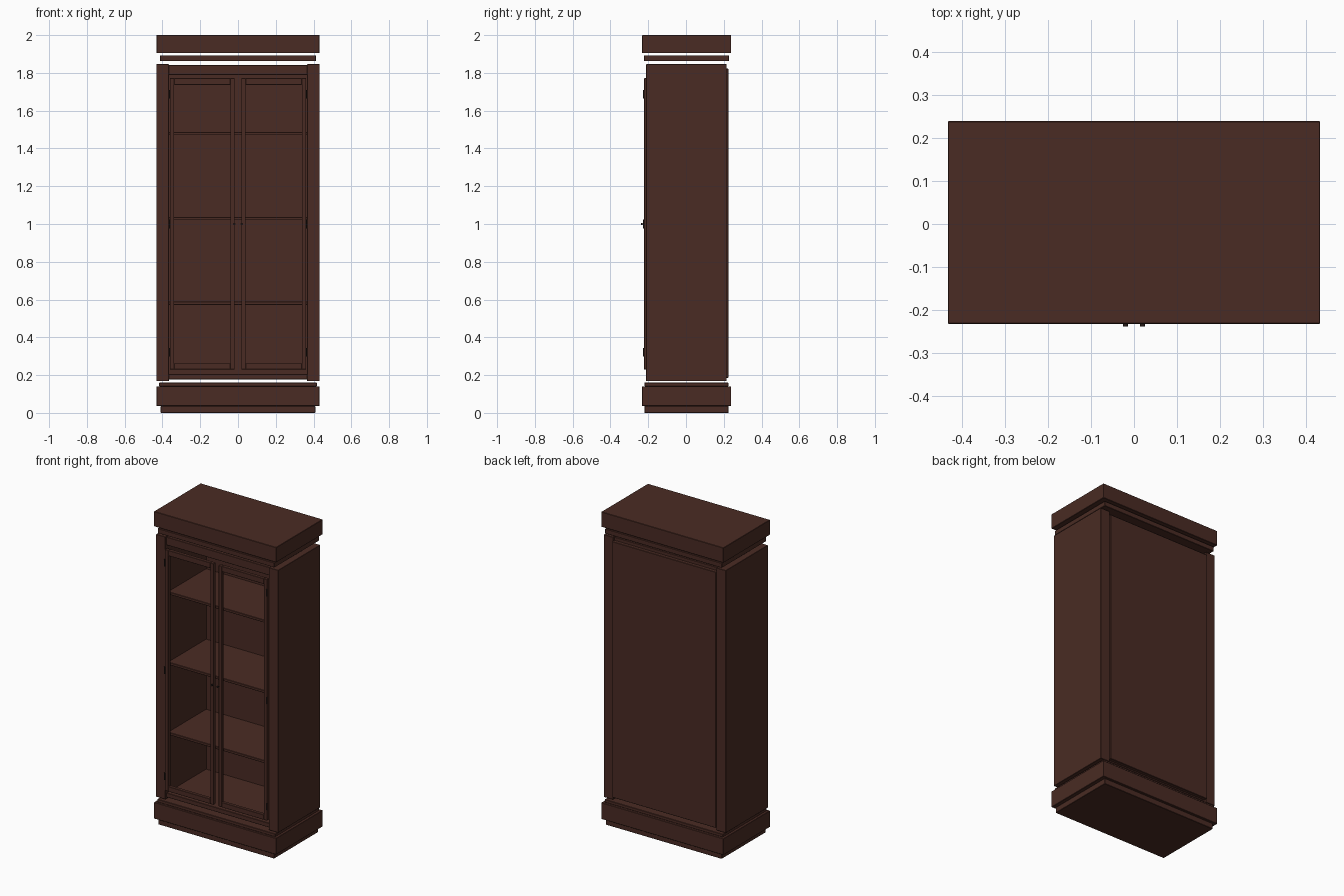
import bpy
import math

cube = bpy.data.objects.get("Cube")
if cube:
    bpy.data.objects.remove(cube, do_unlink=True)


def material(name, colour):
    mat = bpy.data.materials.new(name)
    mat.use_nodes = True
    mat.diffuse_color = (*colour, 1)
    mat.node_tree.nodes["Principled BSDF"].inputs["Base Color"].default_value = (*colour, 1)
    return mat


wood = material("dark_brown_wood", (0.068, 0.024, 0.017))
metal = material("dark_metal", (0.02, 0.012, 0.01))


def box(name, x, y, z, bevel=0.0015):
    """Box from (low, high) ranges on each axis, with a fine edge bevel."""
    spans = (x, y, z)
    bpy.ops.mesh.primitive_cube_add(size=1, location=[(a + b) / 2 for a, b in spans])
    ob = bpy.context.object
    ob.name = name
    ob.scale = [b - a for a, b in spans]
    bpy.ops.object.transform_apply(location=False, rotation=False, scale=True)
    ob.data.materials.append(wood)
    mod = ob.modifiers.new("edge", "BEVEL")
    mod.width = bevel
    return ob


def rod(name, radius, depth, location, along_y=False):
    bpy.ops.mesh.primitive_cylinder_add(
        vertices=16, radius=radius, depth=depth, location=location,
        rotation=(math.pi / 2 if along_y else 0, 0, 0))
    ob = bpy.context.object
    ob.name = name
    ob.data.materials.append(metal)
    bpy.ops.object.shade_smooth_by_angle()


def slab(name, half_width, y, z):
    box(name, (-half_width, half_width), y, z, 0.002)


# Base and cornice layers, separated by shadow gaps
slab("plinth", 0.41, (-0.22, 0.225), (0, 0.036))
slab("base_board", 0.432, (-0.232, 0.239), (0.036, 0.141))
slab("base_moulding", 0.418, (-0.22, 0.225), (0.141, 0.16))
slab("cornice_moulding", 0.413, (-0.222, 0.228), (1.862, 1.893))
slab("cornice", 0.432, (-0.232, 0.239), (1.904, 2.0))

# Cabinet carcass
INNER = 0.366
slab("back_panel", INNER, (0.2, 0.224), (0.186, 1.822))
slab("cabinet_floor", INNER, (-0.2, 0.2), (0.178, 0.206))
slab("cabinet_ceiling", INNER, (-0.2, 0.2), (1.79, 1.842))
for i, z in enumerate((0.572, 1.02, 1.47)):
    slab(f"shelf_{i + 1}", INNER, (-0.185, 0.2), (z, z + 0.017))


def span(side, a, b):
    return tuple(sorted((side * a, side * b)))


# Sides and open-framed doors, mirrored left and right
for label, s in (("left", 1), ("right", -1)):
    box(f"{label}_side", span(s, INNER, 0.432), (-0.211, 0.215), (0.168, 1.846))
    depth = (-0.222, -0.2)
    box(f"{label}_door_outer_stile", span(s, 0.338, 0.361), depth, (0.23, 1.772))
    box(f"{label}_door_inner_stile", span(s, 0.018, 0.04), depth, (0.23, 1.772))
    box(f"{label}_door_top_rail", span(s, 0.04, 0.338), depth, (1.737, 1.772))
    box(f"{label}_door_bottom_rail", span(s, 0.04, 0.338), depth, (0.23, 0.262))
    for i, z in enumerate((0.322, 1.0, 1.688)):
        rod(f"{label}_hinge_{i + 1}", 0.0045, 0.045, (s * 0.361, -0.223, z))
    # Small knob: neck and head
    rod(f"{label}_knob_neck", 0.003, 0.012, (s * 0.02, -0.226, 1.0), True)
    rod(f"{label}_knob_head", 0.006, 0.007, (s * 0.02, -0.2345, 1.0), True)
